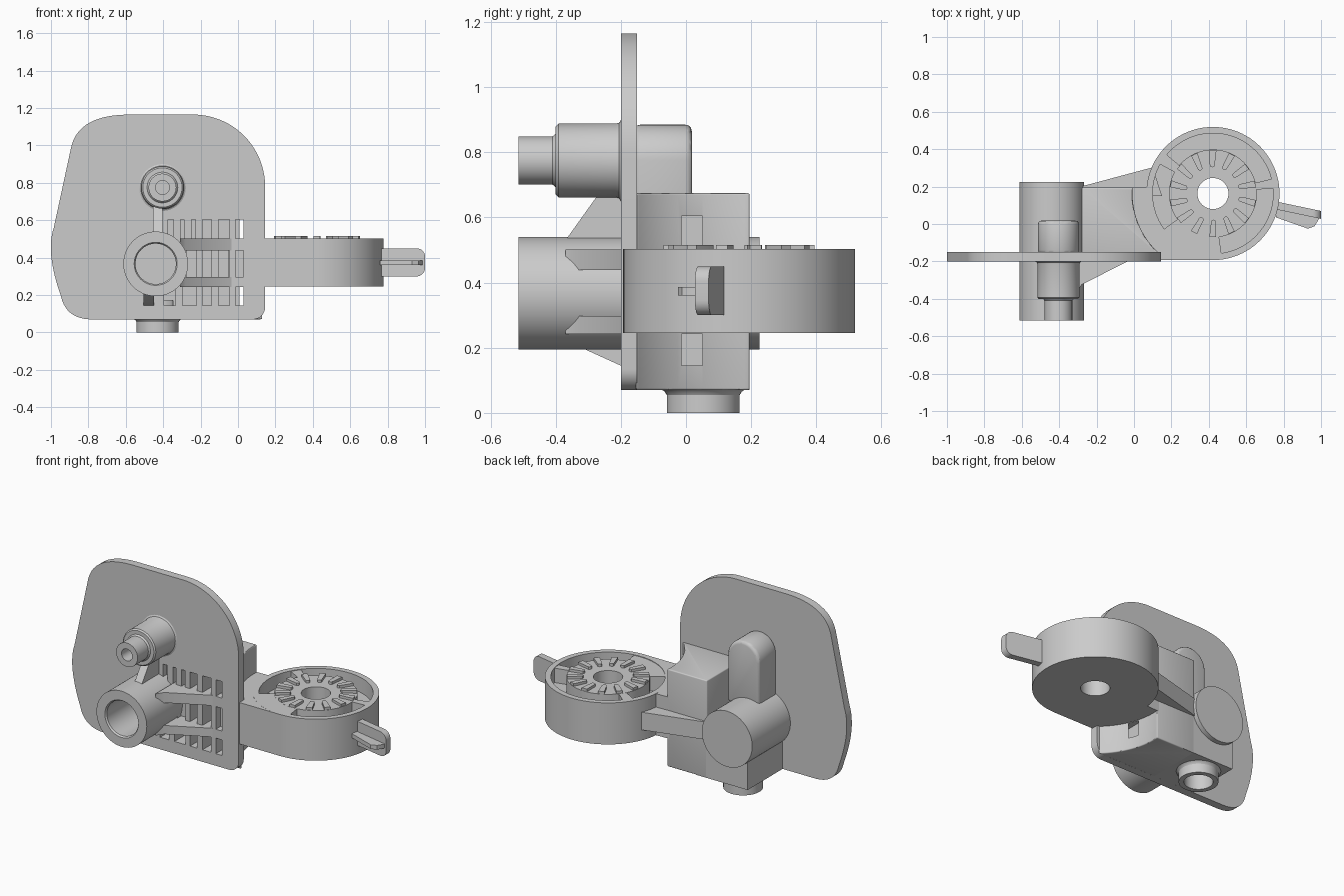
import bpy, bmesh
from math import sin, cos, pi, radians, tau

if "Cube" in bpy.data.objects:
    bpy.data.objects.remove(bpy.data.objects["Cube"])

DISC = (0.422, 0.163)      # plan centre of the round holder


def finish(name, bm, bevel=0, segments=3):
    bmesh.ops.remove_doubles(bm, verts=bm.verts, dist=1e-5)
    bmesh.ops.recalc_face_normals(bm, faces=bm.faces)
    me = bpy.data.meshes.new(name)
    bm.to_mesh(me)
    bm.free()
    ob = bpy.data.objects.new(name, me)
    bpy.context.collection.objects.link(ob)
    bpy.ops.object.select_all(action='DESELECT')
    ob.select_set(True)
    bpy.context.view_layer.objects.active = ob
    if bevel:
        m = ob.modifiers.new("bevel", 'BEVEL')
        m.width, m.segments, m.angle_limit = bevel, segments, radians(40)
        m.limit_method = 'ANGLE'
        bpy.ops.object.modifier_apply(modifier=m.name)
    bpy.ops.object.shade_smooth_by_angle(angle=radians(30))
    return ob


def place(axis, u, v, w):
    return {'x': (w, u, v), 'y': (u, w, v), 'z': (u, v, w)}[axis]


def extrude_into(bm, pts, axis, lo, hi):
    a = [bm.verts.new(place(axis, u, v, lo)) for u, v in pts]
    b = [bm.verts.new(place(axis, u, v, hi)) for u, v in pts]
    bm.faces.new(a)
    bm.faces.new(b[::-1])
    for i in range(len(a)):
        j = (i + 1) % len(a)
        bm.faces.new((a[i], b[i], b[j], a[j]))


def prism(name, pts, axis, lo, hi, bevel=0):
    bm = bmesh.new()
    extrude_into(bm, pts, axis, lo, hi)
    return finish(name, bm, bevel)


def rect(u0, u1, v0, v1):
    return [(u0, v0), (u1, v0), (u1, v1), (u0, v1)]


def lathe(name, profile, axis, cu, cv, n=72):
    # closed (radius, height) profile turned round an axis
    bm = bmesh.new()
    rings = []
    for k in range(n):
        t = tau * k / n
        rings.append([bm.verts.new(place(axis, cu + r * cos(t), cv + r * sin(t), h))
                      for r, h in profile])
    for k in range(n):
        a, b = rings[k], rings[(k + 1) % n]
        for i in range(len(profile)):
            j = (i + 1) % len(profile)
            if profile[i][0] == 0 and profile[j][0] == 0:
                continue
            if profile[i][0] == 0:
                bm.faces.new((a[i], b[j], a[j]))
            elif profile[j][0] == 0:
                bm.faces.new((a[i], b[i], a[j]))
            else:
                bm.faces.new((a[i], b[i], b[j], a[j]))
    return finish(name, bm)


def arc(cx, cy, r, d0, d1, n=20):
    return [(cx + r * cos(radians(d0 + (d1 - d0) * i / n)),
             cy + r * sin(radians(d0 + (d1 - d0) * i / n))) for i in range(n + 1)]


def quad(p, c, q, n=12):
    return [tuple((1 - t) ** 2 * p[k] + 2 * t * (1 - t) * c[k] + t * t * q[k] for k in (0, 1))
            for t in (i / n for i in range(n + 1))]


def cut(ob, cutter):
    m = ob.modifiers.new("cut", 'BOOLEAN')
    m.operation, m.solver, m.object = 'DIFFERENCE', 'EXACT', cutter
    bpy.context.view_layer.objects.active = ob
    bpy.ops.object.modifier_apply(modifier=m.name)
    bpy.ops.object.select_all(action='DESELECT')
    ob.select_set(True)
    bpy.ops.object.shade_smooth_by_angle(angle=radians(30))


# Mounting plate
outline = (arc(-0.24, 0.78, 0.385, 90, 0, 28) + arc(0.08, 0.135, 0.065, 0, -90, 8)
           + quad((-0.78, 0.07), (-0.915, 0.07), (-0.945, 0.187))
           + quad((-0.947, 0.195), (-1.03, 0.43), (-0.985, 0.56))
           + quad((-0.89, 1.0), (-0.845, 1.165), (-0.58, 1.165)))
plate = prism("mounting_plate", outline, 'y', -0.2, -0.15)

# Housing behind the plate, scooped around the disc
hollow = arc(*DISC, 0.43, 175.7, 227.7, 24)
housing = prism("rear_housing", [(-0.28, 0.195)] + hollow + [(-0.28, -0.155)],
                'z', 0.07, 0.675, 0.014)
lower = prism("lower_housing", rect(-0.56, -0.2, -0.155, 0.1945), 'z', 0.0702, 0.367)

# Cutters: vent slots, tube bore, drain bore
bm = bmesh.new()
wide = [(-0.19, -0.142), (-0.104, -0.045), (-0.013, 0.03)]
rows = [(0.145, 0.242, [(-0.395, -0.335), (-0.297, -0.222)] + wide),
        (0.297, 0.438, [(-0.275, -0.222)] + wide),
        (0.502, 0.605, [(-0.375, -0.345), (-0.308, -0.288), (-0.248, -0.226)] + wide)]
for z0, z1, cols in rows:
    for x0, x1 in cols:
        extrude_into(bm, rect(x0, x1, z0, z1), 'y', -0.3,
                     0.05 if x0 > -0.25 or z1 < 0.3 else -0.165)
slots = finish("slot_cutter", bm)
bore = lathe("bore_cutter", [(0, -0.3), (0.12, -0.3), (0.12, 0.11), (0, 0.11)], 'y', -0.44, 0.367)
drain = lathe("drain_cutter", [(0, -0.1), (0.082, -0.1), (0.082, 0.17), (0, 0.17)], 'z', -0.43, 0.053)
for ob, tools in ((plate, (slots, bore)), (housing, (slots,)), (lower, (slots, bore, drain))):
    for tool in tools:
        cut(ob, tool)
for tool in (slots, bore, drain):
    bpy.data.objects.remove(tool)

# Large tube, open at the front and closed at the back
lathe("main_tube", [(0, 0.225), (0.173, 0.225), (0.173, -0.515), (0.115, -0.515),
                    (0.108, -0.505), (0.108, 0.1), (0, 0.1)], 'y', -0.44, 0.367)
# Stepped upper port
lathe("upper_port", [(0, -0.17), (0.125, -0.17), (0.125, -0.2), (0.116, -0.205), (0.113, -0.215),
                     (0.113, -0.392), (0.105, -0.4), (0.082, -0.4), (0.074, -0.41),
                     (0.074, -0.515), (0.037, -0.515), (0.037, -0.32), (0, -0.32)],
      'y', -0.404, 0.775)
# Rounded pillar behind the upper port
prism("rear_pillar", [(-0.514, 0.48), (-0.294, 0.48)] + arc(-0.404, 0.775, 0.11, 0, 180, 28),
      'y', -0.16, 0.018, 0.02)
# Bottom outlet
lathe("bottom_outlet", [(0.112, 0.0), (0.112, 0.055), (0.118, 0.065), (0.127, 0.071), (0.127, 0.08),
                        (0.082, 0.08), (0.082, 0.0)], 'z', -0.43, 0.053)

# Front gussets around the tube
for name, z0, z1 in (("lower_front_rib", 0.243, 0.297), ("upper_front_rib", 0.438, 0.502)):
    prism(name, [(-0.31, -0.37), (-0.28, -0.325), (-0.035, -0.2), (-0.035, -0.17), (-0.31, -0.17)],
          'z', z0, z1)
prism("upper_gusset", [(-0.37, 0.53), (-0.27, 0.67), (-0.18, 0.67), (-0.18, 0.53)],
      'x', -0.455, -0.405)
prism("lower_gusset", [(-0.33, 0.21), (-0.31, 0.195), (-0.2, 0.145), (-0.18, 0.145), (-0.18, 0.21)],
      'x', -0.505, -0.45)
# Rear brace from tube to disc
prism("rear_brace", [(-0.3, 0.15), (-0.3, 0.196), (0.1, 0.303), (0.15, 0.15)], 'z', 0.31, 0.42)

# Round holder with channel and hub, and its bridge to the housing
lathe("disc_holder", [(0.083, 0.245), (0.356, 0.245), (0.356, 0.503), (0.322, 0.503),
                      (0.322, 0.41), (0.235, 0.41), (0.235, 0.5), (0.083, 0.5)],
      'z', *DISC, n=96)
prism("disc_bridge", [(-0.05, -0.155), (0.1, -0.155), (0.1, -0.193), (0.422, -0.193)]
      + arc(*DISC, 0.345, 270, 174, 32) + [(-0.05, 0.194)], 'z', 0.245, 0.5028)
for i, (a, b) in enumerate([(5, 14), (140, 151), (216, 278)]):
    prism("channel_stop_%d" % i, arc(*DISC, 0.23, a, b) + arc(*DISC, 0.325, b, a),
          'z', 0.4, 0.4995)

# Grip teeth on the hub
bm = bmesh.new()
for i in range(14):
    t = tau * (i + 0.5) / 14
    pts = []
    for u, v in [(0.155, -0.01), (0.232, -0.019), (0.232, 0.017), (0.155, 0.017)] + \
            arc(0.155, 0.0035, 0.015, 100, 260, 6)[1:-1]:
        pts.append((DISC[0] + u * cos(t) - v * sin(t), DISC[1] + u * sin(t) + v * cos(t)))
    extrude_into(bm, pts, 'z', 0.49, 0.516)
finish("hub_teeth", bm)

# Finger tab: upright blade with rounded end and a flat rib
tab = prism("finger_tab", rect(0.76, 1.0, 0.3, 0.45)[:1]
            + arc(0.955, 0.345, 0.045, -90, 0, 8) + arc(0.955, 0.405, 0.045, 0, 90, 8)
            + [(0.76, 0.45)], 'y', 0, 0.042)
for v in tab.data.vertices:
    v.co.y += 0.078 - (v.co.x - 0.76) * 0.21
prism("tab_rib", [(0.76, 0.1), (0.99, 0.05), (0.985, 0.02), (0.965, -0.012), (0.93, -0.025), (0.76, 0.035)],
      'z', 0.36, 0.386)
